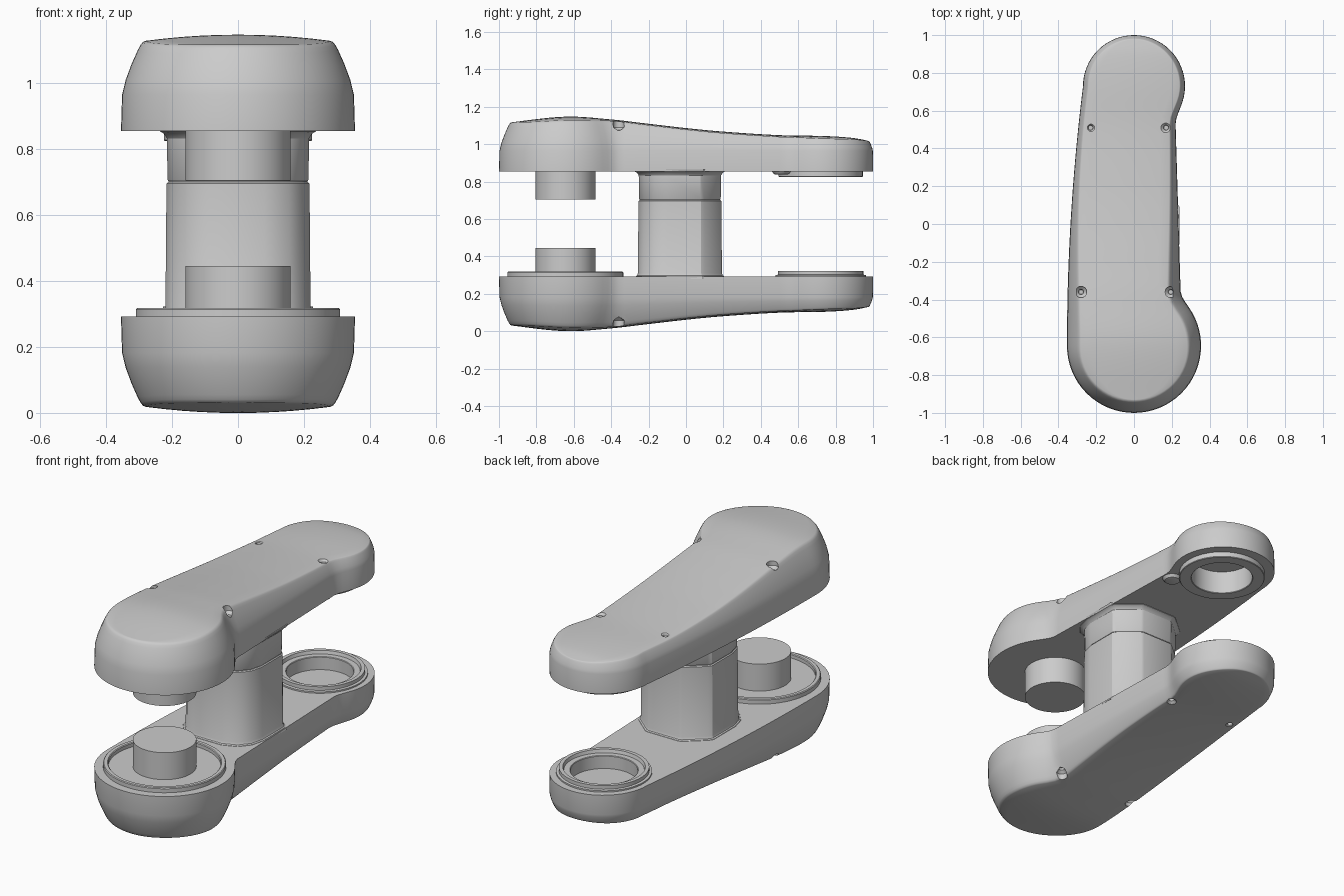
import bpy, bmesh
from math import sin, cos, pi, sqrt
from mathutils import Vector

if "Cube" in bpy.data.objects:
    bpy.data.objects.remove(bpy.data.objects["Cube"])

TOP, PLANE, WALL = 1.147, 0.855, 0.965     # all built as upper half; lower half is flipped
BIG, RB = -0.645, 0.355                    # big end centre y, radius
SMALL, RS = 0.73, 0.27                     # small end
CREST = [(-1, 1.105), (-.94, 1.116), (-.64, 1.147), (-.4, 1.132), (-.2, 1.109), (0, 1.086),
         (.2, 1.067), (.5, 1.048), (.75, 1.043), (.9, 1.032), (1, 1.012)]


def crest(y):
    P = CREST
    i = max(k for k in range(len(P) - 1) if k == 0 or P[k][0] <= y)
    def slope(k):
        a, b = P[max(k - 1, 0)], P[min(k + 1, len(P) - 1)]
        return (b[1] - a[1]) / (b[0] - a[0])
    w = P[i + 1][0] - P[i][0]
    t = (y - P[i][0]) / w
    return ((2*t**3 - 3*t*t + 1) * P[i][1] + (t**3 - 2*t*t + t) * w * slope(i)
            + (3*t*t - 2*t**3) * P[i + 1][1] + (t**3 - t*t) * w * slope(i + 1))


def surf(p):
    return crest(p[1]) - 0.02 * (p[0] / 0.29) ** 2


def circ(y, c, r):
    return sqrt(max(0, r * r - (y - c) ** 2))


def smax(a, b, k=0.04):
    h = max(k - abs(a - b), 0) / k
    return max(a, b) + h * h * k / 4


def x_left(y):
    if y < BIG:
        return -circ(y, BIG, RB)
    if y > SMALL:
        return -circ(y, SMALL, RS)
    return -(RB - 0.045 * (y - BIG) ** 2)


def x_right(y):
    if y < BIG:
        return circ(y, BIG, RB)
    if y > SMALL:
        return circ(y, SMALL, RS)
    return smax(smax(circ(y, BIG, RB), 0.236 - 0.03 * y), circ(y, SMALL, RS))


def finish(bm, name, flip, smooth=True):
    if flip:
        for v in bm.verts:
            v.co.z = TOP - v.co.z
    bmesh.ops.remove_doubles(bm, verts=bm.verts, dist=1e-5)
    bmesh.ops.recalc_face_normals(bm, faces=bm.faces)
    me = bpy.data.meshes.new(name)
    bm.to_mesh(me)
    bm.free()
    ob = bpy.data.objects.new(name, me)
    bpy.context.collection.objects.link(ob)
    if smooth:
        shade(ob)
    return ob


def shade(ob):
    bpy.ops.object.select_all(action='DESELECT')
    ob.select_set(True)
    bpy.context.view_layer.objects.active = ob
    bpy.ops.object.shade_smooth_by_angle(angle=0.52)


def bridge(bm, a, b):
    n = len(a)
    for i in range(n):
        bm.faces.new((a[i], a[(i + 1) % n], b[(i + 1) % n], b[i]))


def lathe(name, flip, profile, x, y, closed=False, seg=64, smooth=True):
    # profile of (radius, height out of the inner plane)
    bm = bmesh.new()
    rings = [[bm.verts.new((x + r * cos(2*pi*k/seg), y + r * sin(2*pi*k/seg), PLANE - h))
              for k in range(seg)] for r, h in profile]
    for a, b in zip(rings, rings[1:]):
        bridge(bm, a, b)
    if closed:
        bridge(bm, rings[-1], rings[0])
    else:
        bm.faces.new(rings[0])
        bm.faces.new(rings[-1])
    return finish(bm, name, flip, smooth)


def cut(ob, cutter):
    m = ob.modifiers.new('cut', 'BOOLEAN')
    m.operation, m.solver, m.object = 'DIFFERENCE', 'EXACT', cutter
    bpy.context.view_layer.objects.active = ob
    bpy.ops.object.modifier_apply(modifier=m.name)
    bpy.data.objects.remove(cutter)


def plate(name, flip, hole_r, hole_depth):
    ys = [BIG - RB * cos(pi/2*k/16) for k in range(16)]
    ys += [BIG + (SMALL - BIG) * k / 48 for k in range(48)]
    ys += [SMALL + RS * sin(pi/2*k/16) for k in range(17)]
    n, m = len(ys) - 1, 10
    pts = [Vector((x_left(y), y)) for y in ys] + [Vector((x_right(y), y)) for y in ys[-2:0:-1]]
    N = len(pts)
    inward = []
    for i in range(N):
        t = (pts[(i + 1) % N] - pts[i - 1]).normalized()
        inward.append(Vector((t.y, -t.x)))
    bm = bmesh.new()
    rings = [[bm.verts.new((p.x, p.y, PLANE)) for p in pts]]
    # wall, bulging taper, rounded rim
    for f, g in ((0, .05), (.3, .22), (.6, .49), (.85, .77), (.94, .9), (.985, 1.0), (1, 1.12)):
        ring = []
        for p, d in zip(pts, inward):
            e = 0.07 * (surf(p) - WALL) / 0.16
            q = p + d * e * g
            ring.append(bm.verts.new((q.x, q.y, WALL + f * (surf(q) - WALL))))
        rings.append(ring)
    for a, b in zip(rings, rings[1:]):
        bridge(bm, a, b)
    bm.faces.new(rings[0])
    # domed outer face
    last, prev = rings[-1], None
    for i in range(n + 1):
        if i in (0, n):
            row = [last[i]] * (m + 1)
        else:
            a, b = last[i], last[2*n - i]
            row = [a]
            for k in range(1, m):
                q = a.co.lerp(b.co, k / m)
                row.append(bm.verts.new((q.x, q.y, surf(q))))
            row.append(b)
        if prev:
            for k in range(m):
                bm.faces.new(dict.fromkeys((prev[k], prev[k+1], row[k+1], row[k])))
        prev = row
    ob = finish(bm, name, flip, False)
    # socket recess and screw holes
    cut(ob, lathe('socket_cutter', flip, [(hole_r, .05), (hole_r, -hole_depth)], 0, 0.72,
                  smooth=False))
    for x, y, z in ((-.23, .51, 1.03), (.17, .51, 1.03), (-.28, -.36, 1.075), (.195, -.36, 1.075)):
        cut(ob, lathe('screw_cutter', flip, [(.012, PLANE - z + .012), (.014, PLANE - z),
                      (.03, PLANE - z - .015), (.03, -.4)], x, y, seg=24, smooth=False))
    shade(ob)


def column(name, flip, levels):
    half = [(.08, -.255), (.155, -.225), (.2, -.17), (.218, -.1), (.218, .08), (.205, .1),
            (.105, .185), (.09, .19)]
    sec = half + [(-x, y) for x, y in reversed(half)]
    bm = bmesh.new()
    rings = [[bm.verts.new((x * s, -.03 + (y + .03) * s, PLANE - h)) for x, y in sec]
             for h, s in levels]
    for a, b in zip(rings, rings[1:]):
        bridge(bm, a, b)
    bm.faces.new(rings[0])
    bm.faces.new(rings[-1])
    finish(bm, name, flip)


# Shells
plate('upper_shell', False, 0.16, 0.10)
plate('lower_shell', True, 0.17, 0.06)

# Pins at the big end
lathe('upper_pin', False, [(.16, -.01), (.16, .15)], 0, BIG)
lathe('lower_pin', True, [(.16, -.01), (.16, .153)], 0, BIG)

# Raised rim around the lower pin
lathe('lower_pin_rim', True, [(.31, -.005), (.31, .022), (.306, .026), (.288, .026), (.284, .022),
                              (.284, .003), (.16, .003), (.16, -.005)], 0, BIG, True)

# Socket rings at the small end
lathe('upper_socket_ring', False, [(.225, -.005), (.225, .027), (.222, .03), (.163, .03),
                                   (.16, .027), (.16, -.005)], 0, 0.72, True)
lathe('lower_socket_ring', True, [(.242, -.005), (.242, .008), (.228, .01), (.228, .03), (.208, .03),
                                  (.203, .012), (.173, .012), (.17, .009), (.17, -.005)],
      0, 0.72, True)
lathe('upper_screw_boss', False, [(.055, -.005), (.04, .015), (.03, .018)], 0.165, 0.51, seg=24)

# Two-part centre column with flared roots and a thin seam
column('upper_column', False, [(-.01, 1.1), (.002, 1.08), (.008, 1.03), (.022, .99), (.148, .98),
                               (.152, .97)])
column('lower_column', True, [(-.01, 1.08), (.002, 1.06), (.006, 1.03), (.018, 1.01), (.404, .995),
                              (.408, .97), (.415, .96)])
